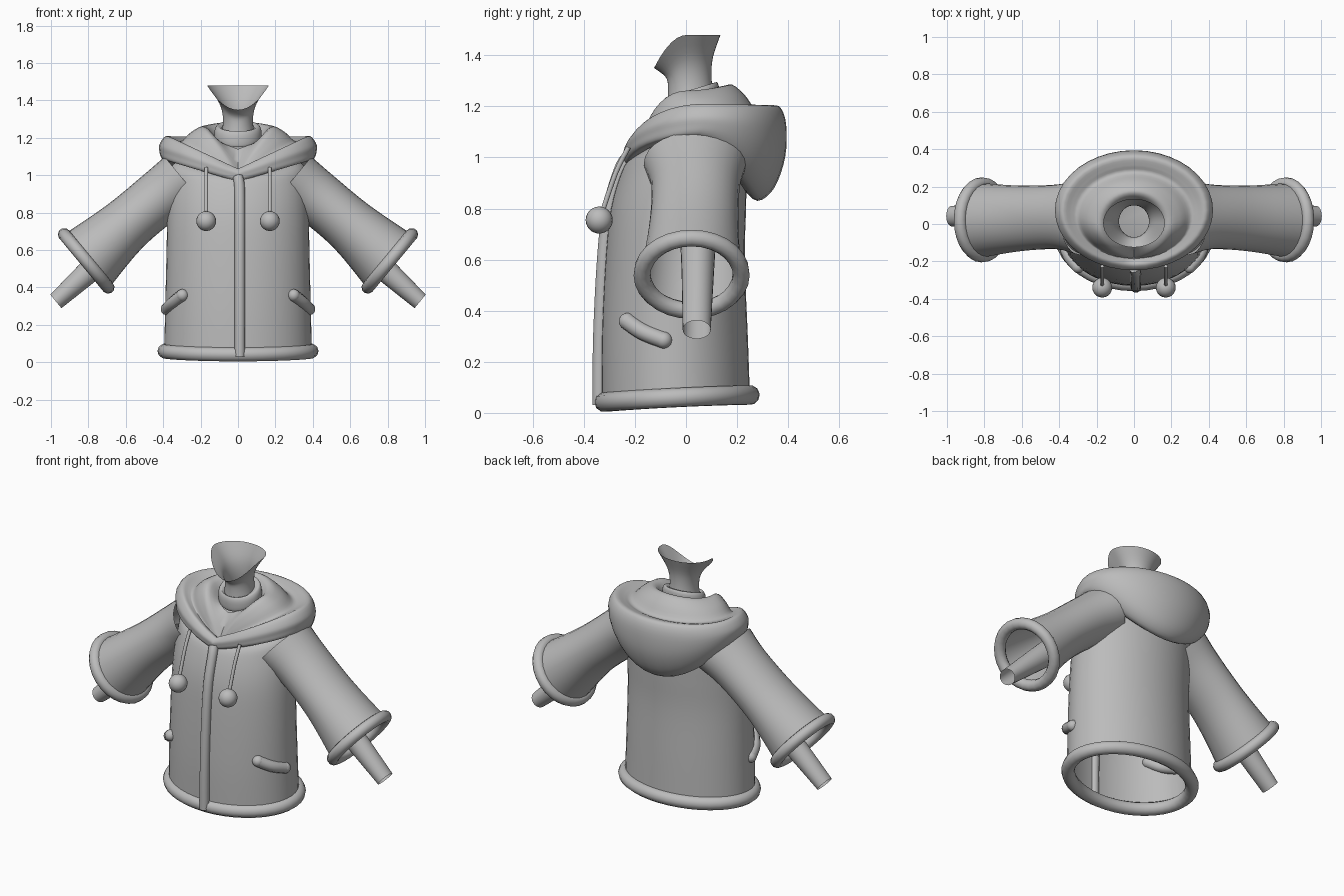
import bpy, bmesh, math
from mathutils import Vector

if "Cube" in bpy.data.objects:
    bpy.data.objects.remove(bpy.data.objects["Cube"])

grey = bpy.data.materials.new("soft_grey")
grey.diffuse_color = (0.5, 0.5, 0.5, 1)
grey.use_nodes = True
grey.node_tree.nodes["Principled BSDF"].inputs["Base Color"].default_value = grey.diffuse_color


def ring(rx, yf, yb, zf, zs, zb, mode="tilt", n=40):
    """Oval loop whose height is set at its front, sides and back."""
    pts = []
    for i in range(n):
        a = 2 * math.pi * i / n
        c, s = math.cos(a), math.sin(a)
        if mode == "tilt":
            z = zs + c * (zf - zb) / 2 + c * c * ((zf + zb) / 2 - zs)
        elif c < 0:
            z = zs + (zb - zs) * abs(c) ** 1.7
        else:  # "vee" dips to a point at the front, "dip" is rounded
            z = zs + (zf - zs) * (1 - abs(s) if mode == "vee" else c * c)
        pts.append(Vector((rx * s, (yf + yb) / 2 - c * (yb - yf) / 2, z)))
    return pts


def smooth_rows(rows, steps=4):
    """Catmull-Rom interpolation through rows of numbers."""
    out = []
    for i in range(len(rows) - 1):
        p0, p1 = rows[max(i - 1, 0)], rows[i]
        p2, p3 = rows[i + 1], rows[min(i + 2, len(rows) - 1)]
        for k in range(steps):
            t = k / steps
            out.append([0.5 * (2 * b + (c - a) * t + (2 * a - 5 * b + 4 * c - d) * t * t
                               + (3 * b - a - 3 * c + d) * t ** 3)
                        for a, b, c, d in zip(p0, p1, p2, p3)])
    return out + [list(rows[-1])]


def finish(ob):
    ob.data.materials.clear()
    ob.data.materials.append(grey)
    for o in bpy.context.selected_objects:
        o.select_set(False)
    bpy.context.view_layer.objects.active = ob
    ob.select_set(True)
    bpy.ops.object.shade_smooth_by_angle(angle=math.radians(50))
    return ob


def loft(name, loops, cap=False):
    bm = bmesh.new()
    grid = [[bm.verts.new(p) for p in lp] for lp in loops]
    n = len(grid[0])
    for a, b in zip(grid, grid[1:]):
        for i in range(n):
            j = (i + 1) % n
            bm.faces.new((a[i], a[j], b[j], b[i]))
    if cap:
        bm.faces.new(grid[-1])
    bmesh.ops.recalc_face_normals(bm, faces=bm.faces)
    me = bpy.data.meshes.new(name)
    bm.to_mesh(me)
    bm.free()
    ob = bpy.data.objects.new(name, me)
    bpy.context.collection.objects.link(ob)
    return finish(ob)


def tube(name, pts, r, closed=False):
    cu = bpy.data.curves.new(name, "CURVE")
    cu.dimensions = "3D"
    cu.bevel_depth = r
    cu.bevel_resolution = 3
    cu.use_fill_caps = True
    sp = cu.splines.new("POLY")
    sp.points.add(len(pts) - 1)
    for q, p in zip(sp.points, pts):
        q.co = (*p, 1)
    sp.use_cyclic_u = closed
    ob = bpy.data.objects.new(name, cu)
    bpy.context.collection.objects.link(ob)
    for o in bpy.context.selected_objects:
        o.select_set(False)
    bpy.context.view_layer.objects.active = ob
    ob.select_set(True)
    bpy.ops.object.convert(target="MESH")
    return finish(bpy.context.object)


def ball(name, loc, r):
    bpy.ops.mesh.primitive_uv_sphere_add(segments=20, ring_count=12, radius=r, location=loc)
    ob = bpy.context.object
    ob.name = name
    return finish(ob)


# Jacket body, open at the hem
body = [(.395, -.33, .25, .04, .055, .07), (.389, -.33, .242, .3, .3, .3),
        (.382, -.316, .23, .6, .6, .6), (.378, -.295, .235, .8, .8, .8),
        (.37, -.25, .235, .95, .95, .95), (.345, -.21, .21, 1.0, 1.06, 1.05),
        (.2, -.15, .14, 1.03, 1.11, 1.12)]
loft("jacket_body", [ring(*r) for r in smooth_rows(body)], cap=True)
tube("hem_trim", ring(.392, -.32, .25, .042, .06, .07), .039, True)

# Hood lying on the shoulders: underside, bag, rim, valley, inner fold, neck
hood = [(.34, -.19, .22, .98, 1.07, .88), (.385, -.225, .28, .965, 1.08, .83),
        (.41, -.24, .345, .975, 1.095, .88), (.42, -.245, .388, .99, 1.125, 1.0),
        (.42, -.245, .392, 1.015, 1.165, 1.13), (.385, -.22, .365, 1.035, 1.21, 1.2),
        (.335, -.195, .315, 1.025, 1.19, 1.195), (.3, -.185, .275, 1.01, 1.185, 1.185),
        (.245, -.18, .225, 1.015, 1.235, 1.25), (.175, -.165, .165, 1.03, 1.26, 1.285),
        (.11, -.09, .11, 1.14, 1.18, 1.2)]
loft("hood", [ring(*r, "vee") for r in smooth_rows(hood)])

# Collar band and flared neck with a dipped front edge
collar = [(.11, -.085, .12, 1.15, 1.18, 1.2), (.125, -.09, .13, 1.165, 1.19, 1.21),
          (.125, -.09, .13, 1.21, 1.24, 1.27), (.11, -.08, .12, 1.235, 1.265, 1.295),
          (.085, -.07, .1, 1.225, 1.255, 1.285)]
loft("collar", [ring(*r) for r in smooth_rows(collar, 3)])
neck = [(.09, -.075, .11, 1.18, 1.2, 1.22), (.08, -.07, .1, 1.27, 1.3, 1.31),
        (.1, -.08, .105, 1.315, 1.385, 1.39), (.165, -.125, .135, 1.35, 1.48, 1.48)]
loft("neck", [ring(*r, "dip") for r in smooth_rows(neck)])

# Front placket
placket = [(0.01, -.34, .03), (0.01, -.337, .3), (0.01, -.322, .6), (0.01, -.3, .8),
           (.008, -.26, .94), (0, -.235, .99)]
tube("front_placket", smooth_rows(placket), .028)

AXIS, UP = Vector((.77, 0, -.64)), Vector((.64, 0, .77))


def arm_ring(s, p, h, w, yc, side, n=28):
    """Oval across the arm: s along the arm, p across it."""
    pts = []
    for i in range(n):
        a = 2 * math.pi * i / n
        v = AXIS * s + UP * (p + h * math.cos(a))
        pts.append(Vector((side * v.x, yc + w * math.sin(a), v.z)))
    return pts


for side, tag in ((1, "left"), (-1, "right")):
    # Sleeve, cuff and bare forearm
    sleeve = [(-.4, .935, .16, .2, .035), (-.25, .945, .147, .173, .038),
              (0, .945, .148, .175, .03), (.275, .932, .187, .198, .02)]
    loft(tag + "_sleeve", [arm_ring(*r, side) for r in smooth_rows(sleeve)])
    tube(tag + "_cuff", arm_ring(.277, .935, .184, .194, .022, side), .034, True)
    arm = [(-.2, .9, .085, .085, .045), (.1, .89, .075, .067, .047), (.54, .872, .047, .055, .042)]
    loft(tag + "_forearm", [arm_ring(*r, side) for r in smooth_rows(arm)])

    # Slanted pocket welt with rounded ends
    welt = [(side * .298, -.23, .358), (side * .35, -.168, .317), (side * .38, -.087, .285)]
    tube(tag + "_pocket", smooth_rows(welt), .033)
    for k in (0, -1):
        ball(tag + "_pocket_end", welt[k], .033)

    # Drawstring and pompom
    cord = [(side * .17, -.225, 1.04), (side * .17, -.275, .94), (side * .17, -.33, .78)]
    tube(tag + "_drawstring", smooth_rows(cord), .01)
    ball(tag + "_pompom", (side * .17, -.34, .755), .053)
